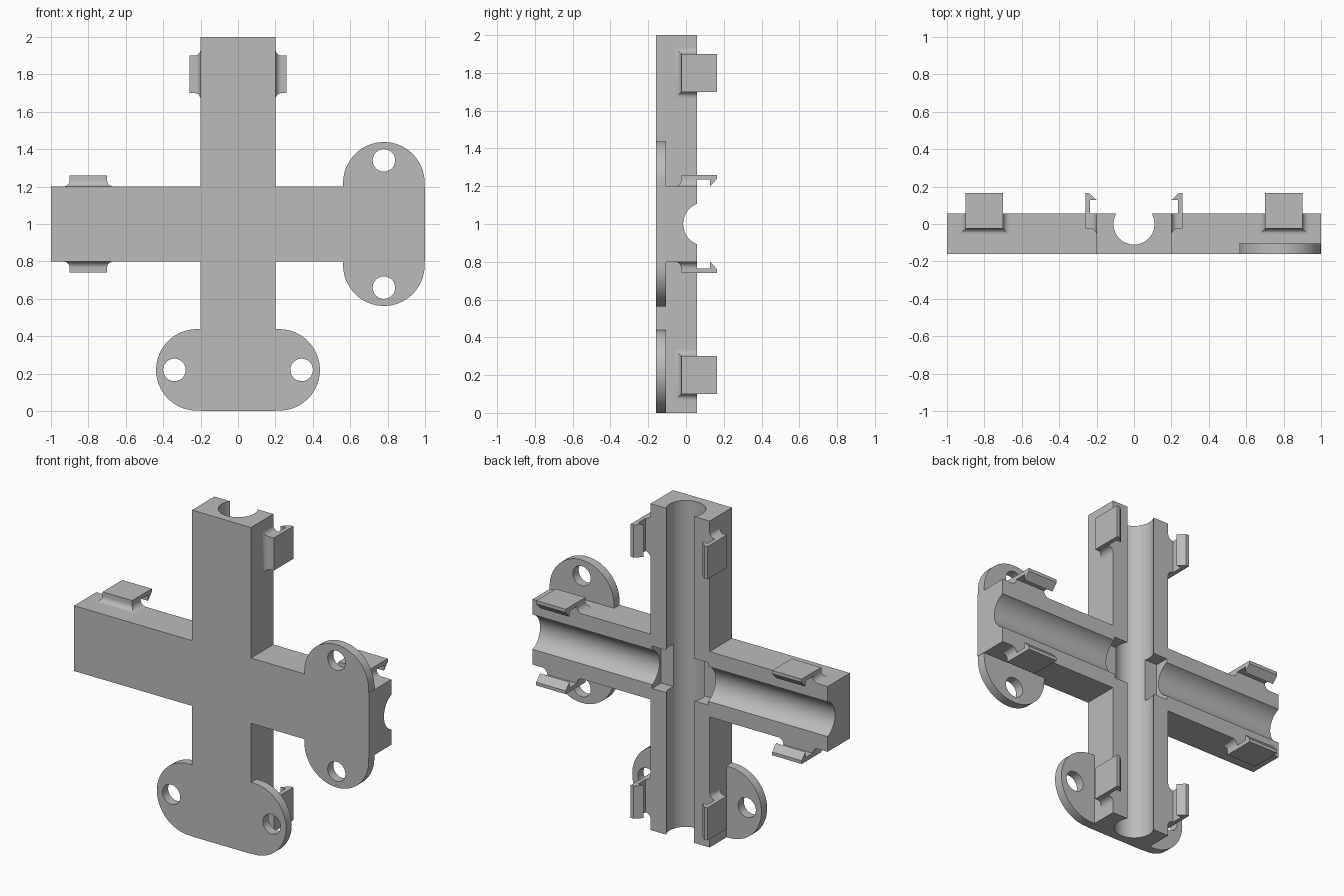
import bpy, bmesh
from math import sin, cos, pi, radians
from mathutils import Matrix, Vector

if "Cube" in bpy.data.objects:
    bpy.data.objects.remove(bpy.data.objects["Cube"], do_unlink=True)

grey = bpy.data.materials.new("plain_grey")
grey.use_nodes = True
grey.diffuse_color = (0.5, 0.5, 0.5, 1)
grey.node_tree.nodes["Principled BSDF"].inputs["Base Color"].default_value = (0.5, 0.5, 0.5, 1)

FRONT, BACK = -0.16, 0.057
MID = Vector((0, 0, 1))


def finish(name, bm):
    bmesh.ops.recalc_face_normals(bm, faces=bm.faces)
    mesh = bpy.data.meshes.new(name)
    bm.to_mesh(mesh)
    bm.free()
    obj = bpy.data.objects.new(name, mesh)
    bpy.context.collection.objects.link(obj)
    mesh.materials.append(grey)
    return obj


def loft(bm, rings):
    """Skin a stack of matching point rings and cap both ends."""
    loops = [[bm.verts.new(p) for p in ring] for ring in rings]
    for a, b in zip(loops, loops[1:]):
        for i in range(len(a)):
            j = (i + 1) % len(a)
            bm.faces.new((a[i], a[j], b[j], b[i]))
    bm.faces.new(loops[0])
    bm.faces.new(loops[-1])


def box(name, x, y, z):
    bm = bmesh.new()
    loft(bm, [[(x[0], y[0], h), (x[1], y[0], h), (x[1], y[1], h), (x[0], y[1], h)] for h in z])
    return finish(name, bm)


def cylinder(name, center, radius, length, axis):
    bm = bmesh.new()
    turn = Vector((0, 0, 1)).rotation_difference(Vector(axis)).to_matrix().to_4x4()
    bmesh.ops.create_cone(bm, cap_ends=True, segments=64, radius1=radius, radius2=radius,
                          depth=length, matrix=Matrix.Translation(center) @ turn)
    return finish(name, bm)


def combine(target, tool, operation):
    mod = target.modifiers.new("shape", 'BOOLEAN')
    mod.operation, mod.object, mod.solver = operation, tool, 'EXACT'
    bpy.context.view_layer.objects.active = target
    bpy.ops.object.modifier_apply(modifier=mod.name)
    bpy.data.objects.remove(tool, do_unlink=True)


def smooth(obj):
    bpy.ops.object.select_all(action='DESELECT')
    obj.select_set(True)
    bpy.context.view_layer.objects.active = obj
    bpy.ops.object.shade_smooth_by_angle(angle=radians(30))


def mounting_plate(name, center, along):
    """Pill shaped plate with a screw hole at each end."""
    bm = bmesh.new()
    across = Vector((along.z, 0, along.x))
    outline = []
    for side in (1, -1):
        for i in range(33):
            a = pi * i / 32
            outline.append(center + side * (along * (0.22 + 0.218 * sin(a)) + across * 0.218 * cos(a)))
    loft(bm, [[(p.x, y, p.z) for p in outline] for y in (FRONT, -0.105)])
    plate = finish(name, bm)
    for side in (1, -1):
        hole = cylinder("hole_cutter", center + along * side * 0.34, 0.06, 1, (0, 1, 0))
        combine(plate, hole, 'DIFFERENCE')
    return plate


# Crossed bars
body = box("cross_body", (-0.2, 0.2), (FRONT, BACK), (0, 2))
combine(body, box("arm", (-1, 1), (FRONT, BACK), (0.8, 1.2)), 'UNION')

# Mounting plates
for c, d in ((Vector((0, 0, 0.22)), Vector((1, 0, 0))), (Vector((0.78, 0, 1)), Vector((0, 0, 1)))):
    combine(body, mounting_plate("mounting_plate", c, d), 'UNION')

# Deep upright channel, shallow sideways channel, recess where they cross
combine(body, box("recess", (-0.19, 0.19), (-0.03, 1), (0.87, 1.13)), 'DIFFERENCE')
combine(body, cylinder("upright_channel", MID, 0.11, 3, (0, 0, 1)), 'DIFFERENCE')
combine(body, cylinder("sideways_channel", MID + Vector((0, 0.1, 0)), 0.115, 3, (1, 0, 0)), 'DIFFERENCE')
smooth(body)


def snap_clip(name, along, angle):
    """Flared root on the bar side, with a thin hooked tongue reaching back."""
    bm = bmesh.new()
    flare = 0.035
    rings = []
    for i in range(9):
        a = pi / 2 * i / 8
        rings.append((flare * (1 - sin(a)), 0.2 + flare * (1 - cos(a))))
    rings = [(flare, 0.19)] + rings + [(0, 0.26)]
    loft(bm, [[(along - 0.1 - g, -0.025 - g, h), (along + 0.1 + g, -0.025 - g, h),
               (along + 0.1 + g, BACK, h), (along - 0.1 - g, BACK, h)] for g, h in rings])
    hook = [(0.05, 0.26), (0.165, 0.26), (0.165, 0.24), (0.128, 0.2), (0.128, 0.235), (0.05, 0.235)]
    loft(bm, [[(along + s, y, h) for y, h in hook] for s in (-0.1, 0.1)])
    bmesh.ops.transform(bm, verts=bm.verts, matrix=Matrix.Translation(MID) @ Matrix.Rotation(angle, 4, 'Y'))
    smooth(finish(name, bm))


# A pair of clips near the end of every bar
for quarter, side in enumerate(("upper", "left", "lower", "right")):
    for along in (-0.8, 0.8):
        snap_clip(side + "_snap_clip", along, quarter * pi / 2)
